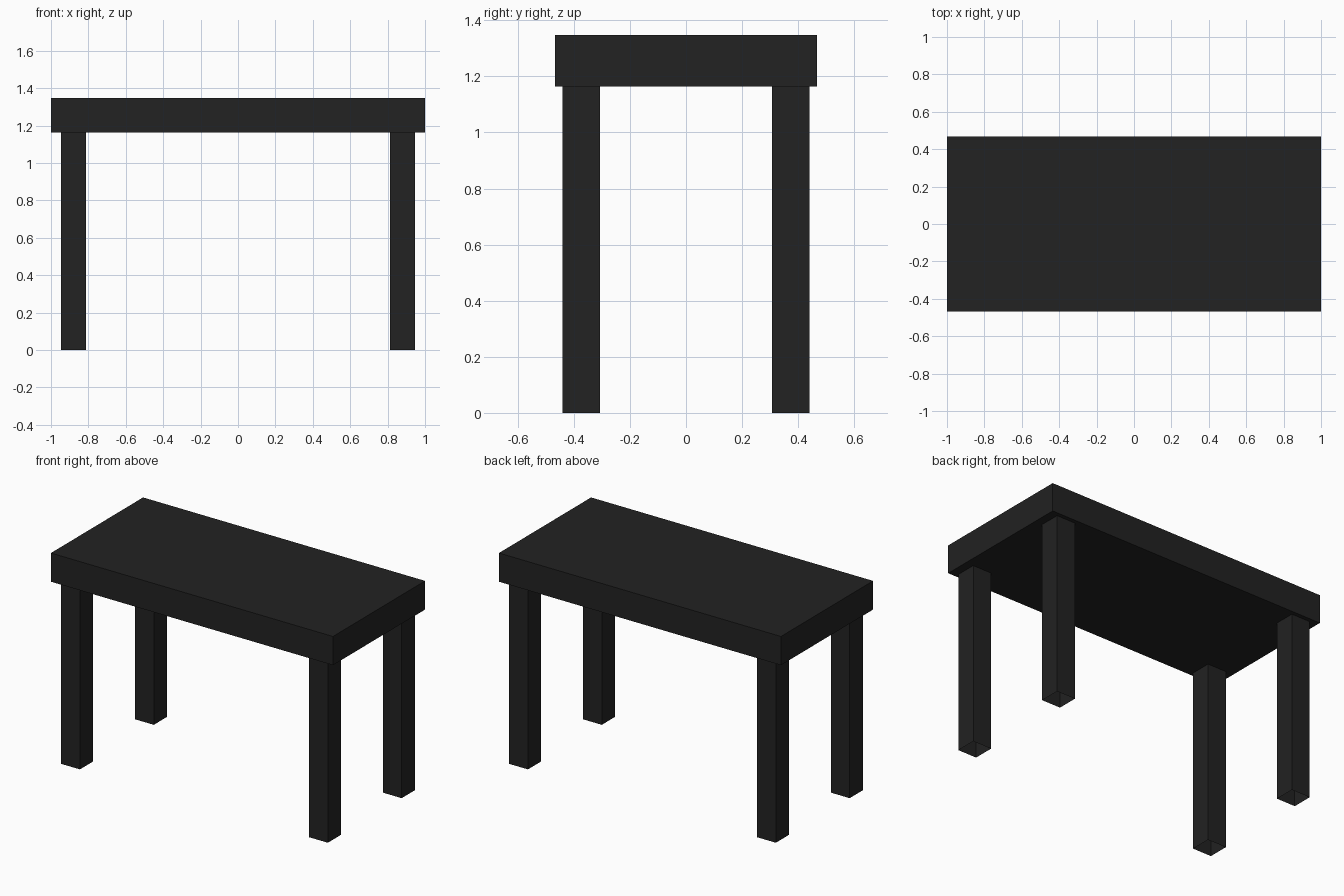
import bpy
import bmesh
from mathutils import Matrix, Vector

cube = bpy.data.objects.get("Cube")
if cube:
    bpy.data.objects.remove(cube, do_unlink=True)

TOP_Z = 1.347
UNDERSIDE_Z = 1.163
LEG_SIZE = 0.133

black = bpy.data.materials.new("matte_black")
black.use_nodes = True
colour = (0.016, 0.016, 0.016, 1)
black.diffuse_color = colour
black.node_tree.nodes["Principled BSDF"].inputs["Base Color"].default_value = colour


def box(name, size, centre, open_bottom=False):
    """Flat-shaded box, optionally without its bottom face."""
    bm = bmesh.new()
    bmesh.ops.create_cube(bm, size=1, matrix=Matrix.Translation(centre) @ Matrix.Diagonal((*size, 1)))
    bm.normal_update()
    if open_bottom:
        bottom = [f for f in bm.faces if f.normal.z < -0.5]
        bmesh.ops.delete(bm, geom=bottom, context="FACES")
    mesh = bpy.data.meshes.new(name)
    bm.to_mesh(mesh)
    bm.free()
    mesh.materials.append(black)
    obj = bpy.data.objects.new(name, mesh)
    bpy.context.collection.objects.link(obj)
    return obj


# Thick slab top
thickness = TOP_Z - UNDERSIDE_Z
box("table_top", (2, 0.933, thickness), Vector((0, 0, UNDERSIDE_Z + thickness / 2)))

# Four hollow square legs, open at the foot
for side, sx in (("right", -1), ("left", 1)):
    for end, sy in (("front", -1), ("back", 1)):
        box(f"{end}_{side}_leg", (LEG_SIZE, LEG_SIZE, UNDERSIDE_Z),
            Vector((sx * 0.879, sy * 0.374, UNDERSIDE_Z / 2)), open_bottom=True)
